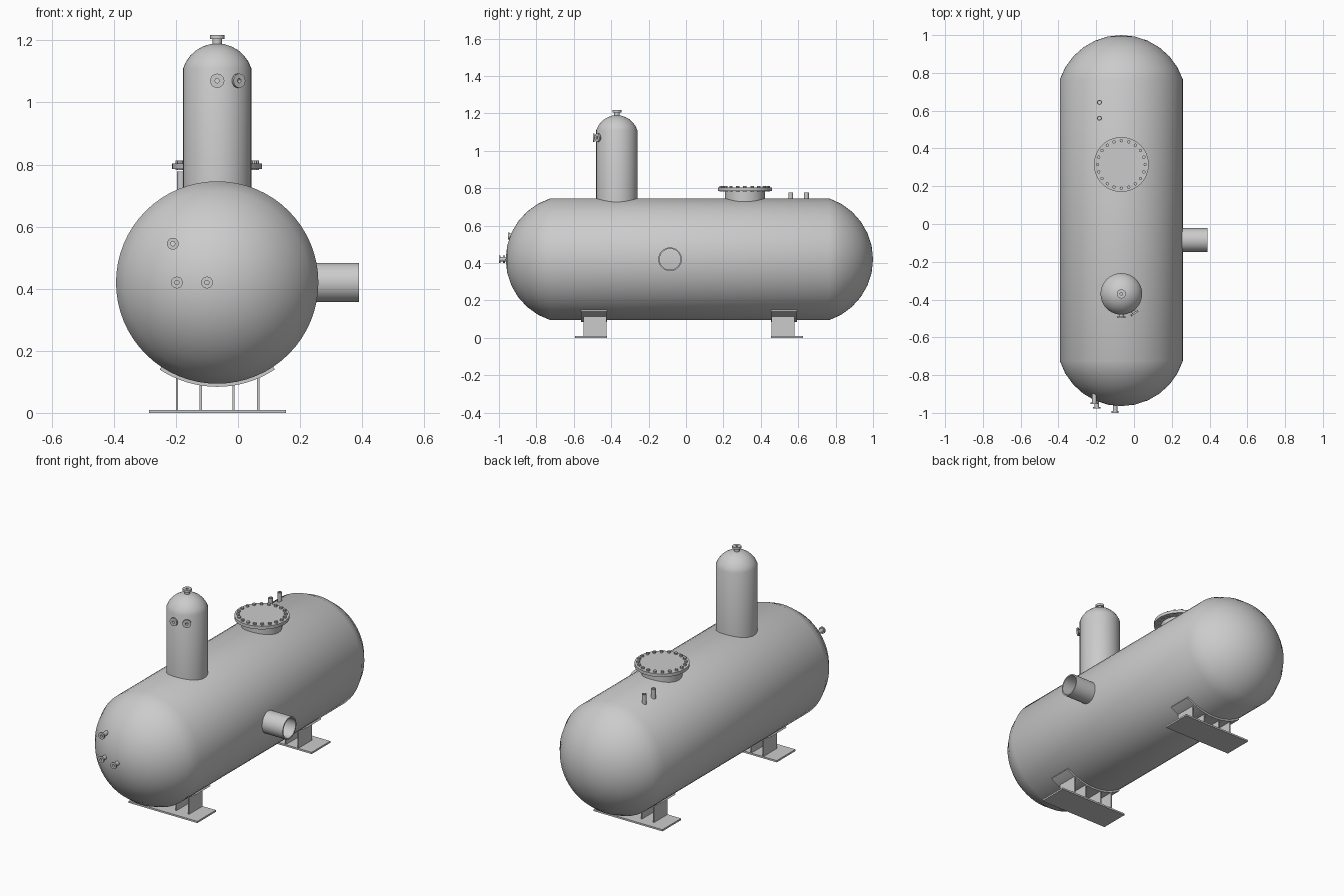
import bpy, bmesh, math
from mathutils import Vector, Matrix

if "Cube" in bpy.data.objects:
    bpy.data.objects.remove(bpy.data.objects["Cube"])

CX, CZ, R = -0.067, 0.42, 0.326      # vessel axis and radius


def finish(name, bm):
    bmesh.ops.remove_doubles(bm, verts=bm.verts, dist=1e-5)
    bmesh.ops.recalc_face_normals(bm, faces=bm.faces)
    me = bpy.data.meshes.new(name)
    bm.to_mesh(me)
    bm.free()
    ob = bpy.data.objects.new(name, me)
    bpy.context.collection.objects.link(ob)
    bpy.ops.object.select_all(action='DESELECT')
    ob.select_set(True)
    bpy.context.view_layer.objects.active = ob
    bpy.ops.object.shade_smooth_by_angle(angle=math.radians(28))
    return ob


def revolve(name, profile, origin, axis, seg=32, closed=False):
    """Spin a (radius, height) profile around an axis through origin."""
    bm = bmesh.new()
    vs = [bm.verts.new((r, 0, h)) for r, h in profile]
    pairs = list(zip(vs, vs[1:])) + ([(vs[-1], vs[0])] if closed else [])
    edges = [bm.edges.new(p) for p in pairs]
    bmesh.ops.spin(bm, geom=vs + edges, cent=(0, 0, 0), axis=(0, 0, 1),
                   angle=math.tau, steps=seg, use_merge=False)
    rot = Vector(axis).to_track_quat('Z', 'Y').to_matrix().to_4x4()
    bm.transform(Matrix.Translation(origin) @ rot)
    return finish(name, bm)


def cap(r, depth, base, n=6):
    """Dished head profile from rim to pole; a spherical cap."""
    rs = (r * r + depth * depth) / (2 * depth)
    a0 = math.asin(r / rs)
    return [(rs * math.sin(a0 * (1 - i / n)),
             base + rs * math.cos(a0 * (1 - i / n)) - rs + depth)
            for i in range(n + 1)]


def box(name, lo, hi):
    bm = bmesh.new()
    bmesh.ops.create_cube(bm, size=1)
    lo, hi = Vector(lo), Vector(hi)
    bm.transform(Matrix.Translation((lo + hi) / 2) @ Matrix.Diagonal((*(hi - lo), 1)))
    return finish(name, bm)


def nozzle(name, origin, axis, length, pipe, flange, thick=0.009, bore=0.007):
    """Hollow pipe stub ending in a flange."""
    revolve(name, [(bore, 0), (pipe, 0), (pipe, length - thick),
                   (flange, length - thick), (flange, length), (bore, length)],
            origin, axis, 20, closed=True)


# Horizontal vessel with dished heads
front = [(r, -h) for r, h in reversed(cap(R, 0.24, 0.724))]
revolve("vessel_shell", front + cap(R, 0.235, 0.765), (CX, 0, CZ), (0, 1, 0), 64)

# Vertical dome tower
TY = -0.37
revolve("tower", [(0.11, 0.70)] + cap(0.11, 0.08, 1.11), (CX, TY, 0), (0, 0, 1), 40)
nozzle("tower_top_nozzle", (CX, TY, 1.17), (0, 0, 1), 0.047, 0.015, 0.024, 0.013)
for i, ang in enumerate((0, 34)):
    d = Vector((math.sin(math.radians(ang)), -math.cos(math.radians(ang)), 0))
    nozzle(f"tower_side_nozzle_{i}", Vector((CX, TY, 1.07)) + d * 0.10, d,
           0.028, 0.011, 0.023)

# Manway with bolted cover
MY = 0.315
revolve("manway", [(0.107, 0.70), (0.107, 0.785), (0.145, 0.785), (0.145, 0.803), (0, 0.803)],
        (CX, MY, 0), (0, 0, 1), 48)
for i in range(20):
    a = math.tau * i / 20
    revolve(f"manway_bolt_{i}", [(0, 0.782), (0.009, 0.782), (0.009, 0.813), (0, 0.813)],
            (CX + 0.126 * math.cos(a), MY + 0.126 * math.sin(a), 0), (0, 0, 1), 8)

# Small vertical stubs behind the manway
for i, y in enumerate((0.56, 0.644)):
    revolve(f"top_stub_{i}", [(0.008, 0.70), (0.013, 0.70), (0.013, 0.777), (0.008, 0.777)],
            (-0.183, y, 0), (0, 0, 1), 16, closed=True)

# Large open side outlet
revolve("side_outlet", [(0.056, 0.20), (0.063, 0.20), (0.063, 0.39), (0.056, 0.39)],
        (0, -0.085, CZ), (1, 0, 0), 40, closed=True)

# Instrument nozzles on the front head
for i, (x, z, y_end) in enumerate(((-0.21, 0.545, -0.953), (-0.197, 0.42, -0.978),
                                   (-0.10, 0.42, -1.0))):
    nozzle(f"front_nozzle_{i}", (x, y_end + 0.075, z), (0, -1, 0), 0.075, 0.012, 0.019)

# Saddles: base plate, ribs and curved wear pad, mirrored front to back
for side, inner in ((-1, 0.422), (1, 0.455)):
    tag = "front" if side < 0 else "back"

    def span(a, b):
        return sorted((side * (inner + a), side * (inner + b)))

    y0, y1 = span(0, 0.171)
    box(f"{tag}_saddle_base", (-0.287, y0, 0), (0.154, y1, 0.01))
    y0, y1 = span(0.002, 0.125)
    for i, x in enumerate((-0.197, -0.12, -0.015, 0.065)):
        top = CZ - math.sqrt(0.33 ** 2 - (x - CX) ** 2)
        box(f"{tag}_saddle_rib_{i}", (x - 0.0035, y0, 0.008), (x + 0.0035, y1, top))
    y0, y1 = span(0, 0.139)
    bm = bmesh.new()
    vs = [bm.verts.new((r, y, 0)) for r, y in
          ((0.325, y0), (0.336, y0), (0.336, y1), (0.325, y1))]
    face = bm.faces.new(vs)
    bm.transform(Matrix.Rotation(math.radians(90 - 33.5), 4, 'Y'))
    ret = bmesh.ops.spin(bm, geom=[face] + list(face.edges) + vs, cent=(0, 0, 0),
                         axis=(0, 1, 0), angle=math.radians(67), steps=16)
    bm.transform(Matrix.Translation((CX, 0, CZ)))
    finish(f"{tag}_saddle_pad", bm)
